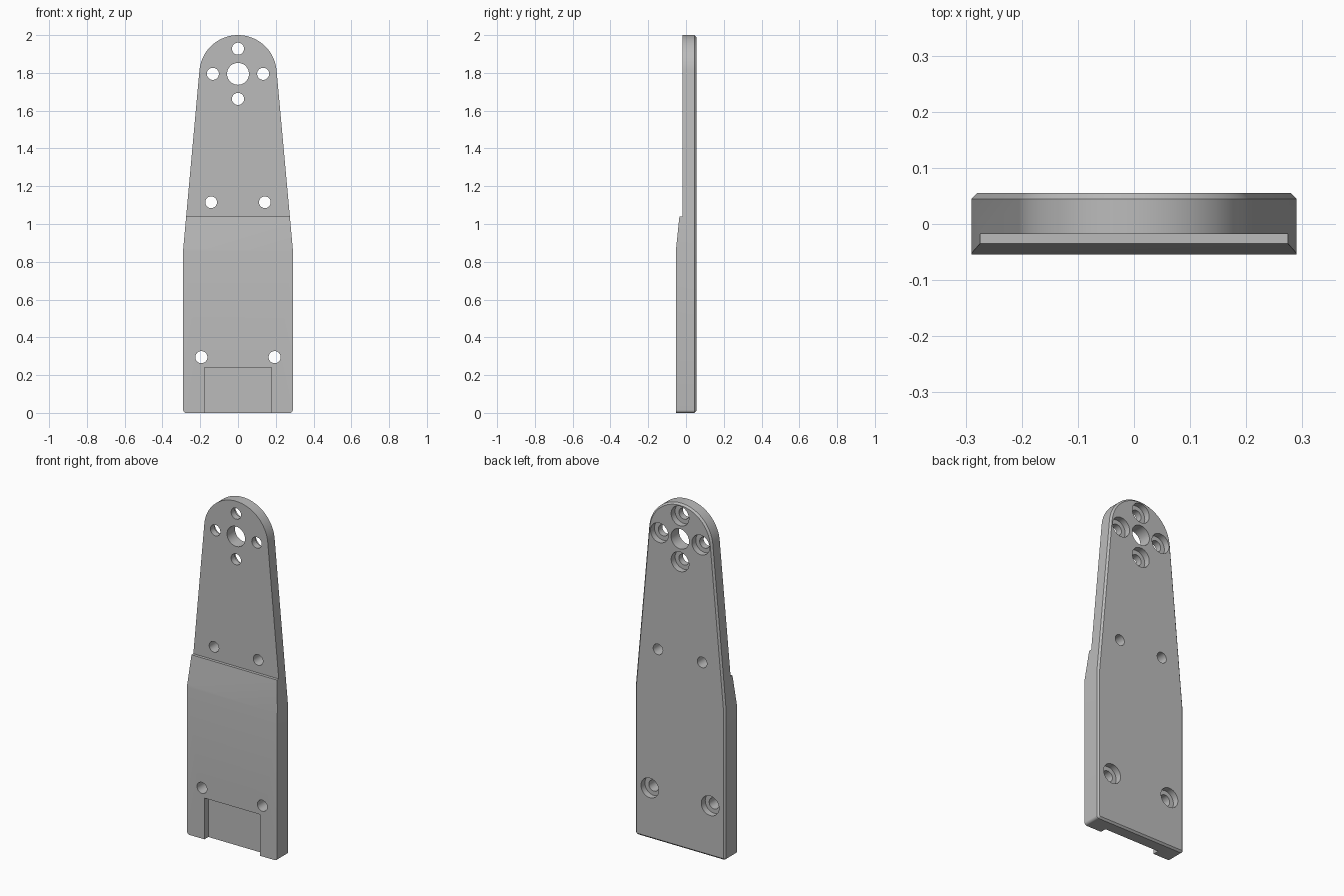
import bpy
import bmesh
from math import cos, sin, radians
from mathutils import Matrix, Vector

cube = bpy.data.objects.get("Cube")
if cube:
    bpy.data.objects.remove(cube, do_unlink=True)

FRONT, FACE, BACK = -0.054, -0.018, 0.055   # thick front, thin front, back plane
HALF, SHOULDER = 0.29, 0.87
TOP_Z, TOP_R = 1.795, 0.205
CHAMFER, CORNER = 0.01, 0.015
BORE_DEPTH = 0.036

grey = bpy.data.materials.new("plain grey")
grey.use_nodes = True
colour = (0.5, 0.5, 0.5, 1)
grey.diffuse_color = colour
grey.node_tree.nodes["Principled BSDF"].inputs["Base Color"].default_value = colour


def add_object(name, bm):
    bmesh.ops.recalc_face_normals(bm, faces=bm.faces[:])
    mesh = bpy.data.meshes.new(name)
    bm.to_mesh(mesh)
    bm.free()
    mesh.materials.append(grey)
    obj = bpy.data.objects.new(name, mesh)
    bpy.context.collection.objects.link(obj)
    return obj


def prism(points, offset):
    """Extrude a closed polygon along a vector."""
    bm = bmesh.new()
    face = bm.faces.new([bm.verts.new(p) for p in points])
    new = bmesh.ops.extrude_face_region(bm, geom=[face])["geom"]
    bmesh.ops.translate(bm, vec=offset, verts=[v for v in new if isinstance(v, bmesh.types.BMVert)])
    return bm


def arc(cx, cz, r, start, end, steps):
    angles = [radians(start + (end - start) * i / steps) for i in range(steps + 1)]
    return [(cx + r * cos(a), cz + r * sin(a)) for a in angles]


def cut(target, cutter):
    mod = target.modifiers.new("cut", "BOOLEAN")
    mod.operation = "DIFFERENCE"
    mod.solver = "EXACT"
    mod.object = cutter
    bpy.context.view_layer.objects.active = target
    bpy.ops.object.modifier_apply(modifier=mod.name)
    bpy.data.objects.remove(cutter, do_unlink=True)


def drill(target, x, z, r, y0, y1):
    bm = bmesh.new()
    place = Matrix.Translation((x, (y0 + y1) / 2, z)) @ Matrix.Rotation(radians(90), 4, "X")
    bmesh.ops.create_cone(bm, cap_ends=True, segments=40, radius1=r, radius2=r,
                          depth=y1 - y0, matrix=place)
    cut(target, add_object("drill_cutter", bm))


# Plate: straight lower body, tapered sides and round top
outline = arc(HALF - CORNER, CORNER, CORNER, -90, 0, 6)
outline += [(HALF, SHOULDER)]
outline += arc(0, TOP_Z, TOP_R, 5.2, 174.8, 48)
outline += [(-HALF, SHOULDER)]
outline += arc(-HALF + CORNER, CORNER, CORNER, 180, 270, 6)
bm = prism([(x, FRONT, z) for x, z in outline], Vector((0, BACK - FRONT, 0)))

# Chamfer around the back edge
rim = [e for e in bm.edges if all(v.co.y > BACK - 0.001 for v in e.verts)]
bmesh.ops.bevel(bm, geom=rim, offset=CHAMFER, segments=1, affect="EDGES")
plate = add_object("mounting_plate", bm)

# Thinner upper front, with a small ledge and a sloped run-out
step = [(FRONT, 0.855), (-0.035, 1.04), (FACE, 1.04), (FACE, 2.2), (-0.2, 2.2), (-0.2, 0.855)]
cut(plate, add_object("step_cutter", prism([(-0.5, y, z) for y, z in step], Vector((1, 0, 0)))))

# Notch at the bottom of the front
notch = [(-0.178, -0.1), (0.178, -0.1), (0.178, 0.24), (-0.178, 0.24)]
cut(plate, add_object("notch_cutter", prism([(x, -0.2, z) for x, z in notch],
                                            Vector((0, 0.2 + FACE, 0)))))

# Centre hole and the plain pair in the middle
drill(plate, 0, TOP_Z, 0.058, -0.2, 0.2)
for side in (-1, 1):
    drill(plate, side * 0.142, 1.115, 0.031, -0.2, 0.2)

# Screw holes, counterbored from the back
screws = [(side * 0.194, 0.295) for side in (-1, 1)]
screws += arc(0, TOP_Z, 0.133, 0, 270, 3)
for x, z in screws:
    drill(plate, x, z, 0.032, -0.2, 0.2)
    drill(plate, x, z, 0.057, BACK - BORE_DEPTH, 0.2)

# Smooth the round surfaces, keep the edges sharp
bpy.ops.object.select_all(action="DESELECT")
plate.select_set(True)
bpy.context.view_layer.objects.active = plate
bpy.ops.object.shade_smooth_by_angle(angle=radians(20))
